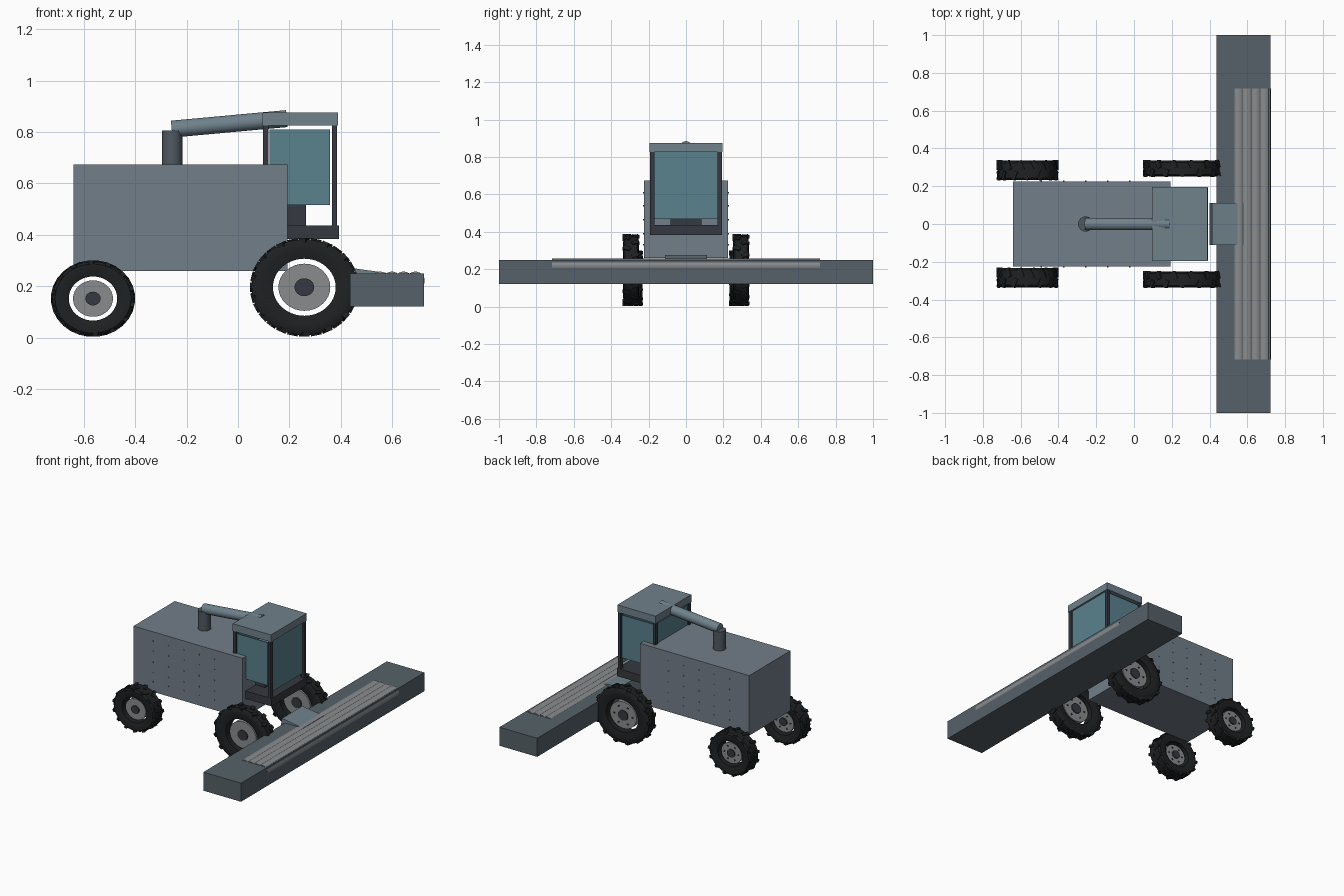
import bpy, bmesh, math
from mathutils import Matrix, Vector

if "Cube" in bpy.data.objects:
    bpy.data.objects.remove(bpy.data.objects["Cube"])


def material(name, rgb):
    m = bpy.data.materials.new(name)
    m.diffuse_color = (*rgb, 1)
    m.use_nodes = True
    m.node_tree.nodes["Principled BSDF"].inputs["Base Color"].default_value = m.diffuse_color
    return m


PAINT = material("slate_paint", (0.17, 0.21, 0.25))
ROOF = material("blue_grey_paint", (0.16, 0.22, 0.26))
HEADER = material("header_paint", (0.09, 0.12, 0.14))
DARK = material("dark_metal", (0.035, 0.04, 0.05))
PIPE = material("pipe_metal", (0.08, 0.10, 0.12))
GLASS = material("tinted_glass", (0.10, 0.22, 0.27))
RUBBER = material("rubber", (0.013, 0.015, 0.016))
STEEL = material("steel", (0.25, 0.26, 0.27))


def finish(bm, name, mat, smooth=False):
    bmesh.ops.recalc_face_normals(bm, faces=bm.faces)
    me = bpy.data.meshes.new(name)
    bm.to_mesh(me)
    bm.free()
    ob = bpy.data.objects.new(name, me)
    bpy.context.collection.objects.link(ob)
    me.materials.append(mat)
    if smooth:
        bpy.ops.object.select_all(action='DESELECT')
        ob.select_set(True)
        bpy.context.view_layer.objects.active = ob
        bpy.ops.object.shade_smooth_by_angle(angle=math.radians(35))
    return ob


def box(name, x, y, z, mat, tilt=0):
    """Box from (min, max) ranges, optionally tilted about y."""
    mid = [(a + b) / 2 for a, b in (x, y, z)]
    size = [b - a for a, b in (x, y, z)]
    bm = bmesh.new()
    m = Matrix.Translation(mid) @ Matrix.Rotation(tilt, 4, 'Y') @ Matrix.Diagonal((*size, 1))
    bmesh.ops.create_cube(bm, size=1, matrix=m)
    return finish(bm, name, mat)


def add_rod(bm, a, b, r, sides):
    a, b = Vector(a), Vector(b)
    d = b - a
    m = Matrix.Translation((a + b) / 2) @ d.to_track_quat('Z', 'Y').to_matrix().to_4x4()
    bmesh.ops.create_cone(bm, cap_ends=True, segments=sides, radius1=r, radius2=r,
                          depth=d.length, matrix=m)


def rod(name, a, b, r, mat, sides=32):
    bm = bmesh.new()
    add_rod(bm, a, b, r, sides)
    return finish(bm, name, mat, True)


# Main body
box("body", (-0.64, 0.193), (-0.225, 0.225), (0.26, 0.674), PAINT)

# Rivets on both body sides
bm = bmesh.new()
for i in range(5):
    for z in (0.61, 0.54, 0.465, 0.39, 0.33):
        for s in (-1, 1):
            x = -0.49 + 0.117 * i
            add_rod(bm, (x, s * 0.22, z), (x, s * 0.229, z), 0.004, 8)
finish(bm, "body_rivets", PAINT)

# Cab: floor, seat, roof, posts and windows
box("cab_floor", (0.098, 0.392), (-0.193, 0.193), (0.383, 0.437), DARK)
box("seat", (0.15, 0.264), (-0.083, 0.083), (0.437, 0.515), DARK)
box("cab_roof", (0.096, 0.388), (-0.195, 0.195), (0.826, 0.876), ROOF)
for s, side in ((-1, "left"), (1, "right")):
    for x, end in ((0.098, "rear"), (0.365, "front")):
        box(f"cab_post_{end}_{side}", (x, x + 0.02), sorted((s * 0.168, s * 0.193)),
            (0.43, 0.83), DARK)
    box(f"side_window_{side}", (0.123, 0.357), sorted((s * 0.178, s * 0.186)),
        (0.515, 0.81), GLASS)
box("front_window", (0.368, 0.376), (-0.17, 0.17), (0.47, 0.826), GLASS)
box("rear_window", (0.106, 0.113), (-0.17, 0.17), (0.515, 0.81), GLASS)

# Unloading pipe
rod("pipe_riser", (-0.256, 0, 0.66), (-0.256, 0, 0.805), 0.04, PIPE)
rod("unloading_pipe", (-0.258, 0, 0.811), (0.19, 0, 0.852), 0.033, ROOF)

# Cutting header with reel bars and feeder
box("header", (0.436, 0.723), (-1, 1), (0.122, 0.25), HEADER)
for i in range(4):
    x = 0.553 + 0.0457 * i
    rod(f"reel_bar_{i + 1}", (x, -0.717, 0.221), (x, 0.717, 0.221), 0.036, STEEL, 24)
box("feeder", (0.405, 0.57), (-0.112, 0.112), (0.16, 0.264), ROOF, math.radians(8))

STRETCH = 1.1  # wheels are slightly wider than tall


def wheel(name, loc, R, w):
    """Open tyre with staggered lugs and a separate hub disc; axis along y."""
    place = Matrix.Translation(loc) @ Matrix.Diagonal((STRETCH, 1, 1, 1))

    # Tyre ring, lathed around y
    prof = [(.575, -.8), (.76, -.97), (.9, -.95), (.965, -.75),
            (.965, .75), (.9, .95), (.76, .97), (.575, .8)]
    bm = bmesh.new()
    n = 48
    rings = []
    for i in range(n):
        a = 2 * math.pi * i / n
        rings.append([bm.verts.new((r * R * math.cos(a), y * w, r * R * math.sin(a)))
                      for r, y in prof])
    k = len(prof)
    for i in range(n):
        p, q = rings[i], rings[(i + 1) % n]
        for j in range(k):
            bm.faces.new((p[j], q[j], q[(j + 1) % k], p[(j + 1) % k]))
    bm.transform(place)
    finish(bm, name + "_tyre", RUBBER, True)

    # Slanted tread lugs in two staggered rows
    bm = bmesh.new()
    for i in range(28):
        s = 1 if i % 2 else -1
        m = (Matrix.Rotation(2 * math.pi * i / 28, 4, 'Y')
             @ Matrix.Translation((0, s * w * 0.52, R * 0.95))
             @ Matrix.Rotation(s * math.radians(22), 4, 'Z')
             @ Matrix.Diagonal((R * 0.13, w * 0.92, R * 0.09, 1)))
        bmesh.ops.create_cube(bm, size=1, matrix=m)
    bm.transform(place)
    finish(bm, name + "_lugs", RUBBER)

    # Hub disc, centre cap and bolts
    bm = bmesh.new()
    add_rod(bm, (0, -w * 0.5, 0), (0, w * 0.5, 0), R * 0.475, 32)
    bm.transform(place)
    finish(bm, name + "_hub", STEEL, True)
    bm = bmesh.new()
    add_rod(bm, (0, -w * 0.65, 0), (0, w * 0.65, 0), R * 0.18, 24)
    for i in range(6):
        a = math.pi * i / 3
        x, z = R * 0.33 * math.cos(a), R * 0.33 * math.sin(a)
        add_rod(bm, (x, w * 0.45, z), (x, w * 0.58, z), R * 0.035, 8)
    bm.transform(place)
    finish(bm, name + "_cap", DARK, True)


for s, side in ((-1, "left"), (1, "right")):
    wheel("front_wheel_" + side, (0.258, s * 0.294, 0.196), 0.193, 0.043)
    wheel("rear_wheel_" + side, (-0.564, s * 0.284, 0.152), 0.149, 0.053)
